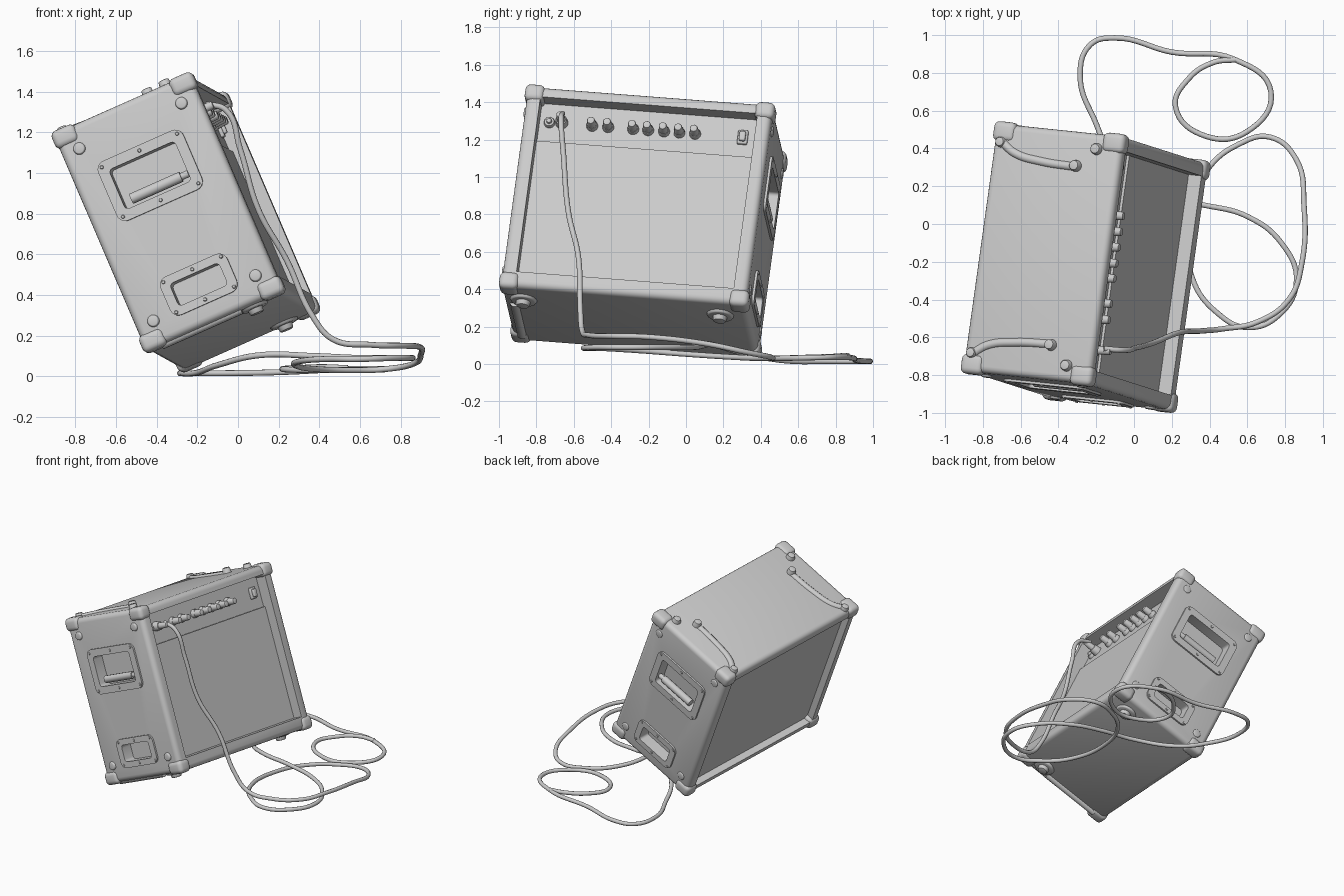
import bpy, bmesh, math
from mathutils import Matrix, Vector

if "Cube" in bpy.data.objects:
    bpy.data.objects.remove(bpy.data.objects["Cube"])

# Tilted cabinet frame: local x = out of the front panel, y = width, z = height
V = Vector((0.137, 0.986, -0.076)).normalized()
W = Vector((-0.391, 0.136, 0.913))
W = (W - V * W.dot(V)).normalized()
U = V.cross(W)
C = Vector((-0.256, -0.228, 0.757))
M = Matrix.Translation(C) @ Matrix((U, V, W)).transposed().to_4x4()
HU, HV, HW = 0.370, 0.664, 0.587


def finish(name, bm):
    mesh = bpy.data.meshes.new(name)
    bmesh.ops.recalc_face_normals(bm, faces=bm.faces)
    bm.to_mesh(mesh)
    bm.free()
    ob = bpy.data.objects.new(name, mesh)
    bpy.context.collection.objects.link(ob)
    ob.matrix_world = M
    return ob


def activate(ob):
    bpy.ops.object.select_all(action='DESELECT')
    ob.select_set(True)
    bpy.context.view_layer.objects.active = ob


def smooth(ob, angle=35):
    activate(ob)
    bpy.ops.object.shade_smooth_by_angle(angle=math.radians(angle))
    return ob


def box(name, pos, size, bevel=0.0, seg=3, along=None):
    """Box with all edges rounded, or only the edges parallel to axis `along`."""
    bm = bmesh.new()
    bmesh.ops.create_cube(bm, size=1)
    for v in bm.verts:
        v.co = Vector(a * b for a, b in zip(v.co, size)) + Vector(pos)
    if bevel:
        edges = [e for e in bm.edges if along is None
                 or abs((e.verts[0].co - e.verts[1].co).normalized()[along]) > 0.9]
        bmesh.ops.bevel(bm, geom=edges, offset=bevel, segments=seg, profile=0.5, affect='EDGES')
    return smooth(finish(name, bm))


def peg(name, pos, direction, length, r1, r2, bevel=0.006, sides=20):
    """Round peg standing on pos and pointing along direction."""
    bm = bmesh.new()
    bmesh.ops.create_cone(bm, cap_ends=True, segments=sides, radius1=r1, radius2=r2, depth=length)
    bmesh.ops.translate(bm, verts=bm.verts, vec=(0, 0, length / 2))
    if bevel:
        top = [e for e in bm.edges if all(v.co.z > length * 0.9 for v in e.verts)]
        bmesh.ops.bevel(bm, geom=top, offset=bevel, segments=2, profile=0.5, affect='EDGES')
    rot = Vector((0, 0, 1)).rotation_difference(Vector(direction)).to_matrix().to_4x4()
    bm.transform(Matrix.Translation(pos) @ rot)
    return smooth(finish(name, bm))


def cut(ob, cutters):
    activate(ob)
    for c in cutters:
        m = ob.modifiers.new('cut', 'BOOLEAN')
        m.operation, m.solver, m.object = 'DIFFERENCE', 'EXACT', c
        bpy.ops.object.modifier_apply(modifier=m.name)
    smooth(ob)


def tube(name, pts, radius, local=False):
    cu = bpy.data.curves.new(name, 'CURVE')
    cu.dimensions = '3D'
    cu.bevel_depth, cu.bevel_resolution, cu.resolution_u = radius, 3, 8
    cu.use_fill_caps = True
    sp = cu.splines.new('BEZIER')
    sp.bezier_points.add(len(pts) - 1)
    for bp, p in zip(sp.bezier_points, pts):
        bp.co = p
        bp.handle_left_type = bp.handle_right_type = 'AUTO'
    ob = bpy.data.objects.new(name, cu)
    bpy.context.collection.objects.link(ob)
    if local:
        ob.matrix_world = M
    return ob


# Cabinet shell with front, back and side recesses
cabinet = box('cabinet', (0, 0, 0), (2 * HU, 2 * HV, 2 * HW), 0.035, 4)
front_cut = box('front_cutter', (HU, 0, 0.0125), (0.15, 1.175, 1.025))
panel_cut = box('panel_cutter', (HU, 0, 0.4125), (0.18, 1.175, 0.225))
back_cut = box('back_cutter', (-HU, 0, 0), (0.10, 1.19, 1.05))
cutters = [front_cut, panel_cut, back_cut]
plates = []
SIDES = (('left', -1), ('right', 1))
PLATES = (('handle', -0.006, 0.20, 0.46, 0.32, 0.355, 0.215),
          ('socket', 0.002, -0.392, 0.36, 0.205, 0.265, 0.12))
for side, s in SIDES:
    for kind, u, w, lu, lw, ou, ow in PLATES:
        c = box('pocket_cutter', (u, s * HV, w), (ou, 0.15, ow), 0.02, 3, 1)
        p = box(f'{side}_{kind}_plate', (u, s * HV, w), (lu, 0.026, lw), 0.045, 5, 1)
        cutters.append(c)
        plates.append((p, c))
        # Plate rivets
        for a in (-1, 0, 1):
            for b in (-1, 1):
                peg(f'{side}_{kind}_rivet',
                    (u + a * (lu + ou) / 4, s * (HV + 0.01), w + b * (lw + ow) / 4),
                    (0, s, 0), 0.008, 0.011, 0.007, 0, 10)
    # Carrying grip inside the upper pocket
    tube(f'{side}_grip', [(-0.14, s * 0.645, 0.135), (0.13, s * 0.645, 0.135)], 0.027, True)
    peg(f'{side}_grip_hinge', (0.12, s * 0.645, 0.135), (1, 0, 0), 0.05, 0.018, 0.018)
cut(cabinet, cutters)
for p, c in plates:
    cut(p, [c])
for c in cutters:
    bpy.data.objects.remove(c)

# Corner protectors with screws on the side and top faces
for a in (-1, 1):
    for side, s in SIDES:
        for b in (-1, 1):
            box('corner_protector', (a * (HU - 0.052), s * (HV - 0.041), b * (HW - 0.037)),
                (0.128, 0.106, 0.094), 0.03, 4)
            peg('corner_side_screw', (a * 0.276, s * (HV - 0.005), b * 0.465),
                (0, s, 0), 0.018 if s < 0 else 0.012, 0.032, 0.026, 0.004)
            if a > 0 and b > 0:
                peg('corner_top_screw', (0.23, s * 0.58, HW - 0.005), (0, 0, 1), 0.035, 0.032, 0.026)

# Moulded straps on the top, ending in round studs
for side, s in SIDES:
    z = HW - 0.008
    tube(f'top_{side}_strap', [(-0.325, s * 0.57, z), (-0.24, s * 0.515, z),
                               (-0.08, s * 0.485, z), (0.12, s * 0.475, z)], 0.024, True)
    peg(f'top_{side}_rear_stud', (-0.325, s * 0.565, z), (0, 0, 1), 0.033, 0.03, 0.024)
    peg(f'top_{side}_front_stud', (0.125, s * 0.48, z), (0, 0, 1), 0.046, 0.032, 0.026)
# Straight strap under the left edge, and the front feet
tube('bottom_strap', [(-0.29, -0.61, -HW + 0.006), (0.14, -0.61, -HW + 0.006)], 0.026, True)
for side, v in (('left', -0.555), ('right', 0.51)):
    peg(f'{side}_foot_flange', (0.20, v, -HW + 0.004), (0, 0, -1), 0.018, 0.075, 0.066)
    peg(f'{side}_foot', (0.20, v, -HW), (0, 0, -1), 0.04, 0.042, 0.034)

# Controls: jack, knobs, switch
PZ, PU = 0.415, HU - 0.092
peg('input_jack', (PU, -0.533, PZ), (1, 0, 0), 0.025, 0.03, 0.027)
peg('jack_hole_rim', (PU, -0.533, PZ), (1, 0, 0), 0.04, 0.016, 0.014)
for v in (-0.302, -0.215, -0.08, 0.001, 0.087, 0.17, 0.255):
    peg('knob_collar', (PU, v, PZ), (1, 0, 0), 0.03, 0.031, 0.028)
    peg('knob', (PU, v, PZ), (1, 0, 0), 0.086, 0.027, 0.021, 0.007)
box('power_switch_frame', (PU + 0.005, 0.513, PZ), (0.03, 0.055, 0.08), 0.008)
box('power_switch', (PU + 0.02, 0.513, PZ), (0.035, 0.034, 0.055), 0.008)

# Plug and cable, lying in loops on the ground
peg('plug_collar', (PU, -0.467, PZ + 0.005), (1, 0, 0), 0.05, 0.034, 0.03)
peg('plug', (PU, -0.467, PZ + 0.005), (1, 0, 0), 0.12, 0.026, 0.019)
tube('cable', [
    (-0.16, -0.66, 1.34), (-0.06, -0.668, 1.31), (0.01, -0.655, 1.12), (0.10, -0.63, 0.82),
    (0.24, -0.575, 0.57), (0.37, -0.565, 0.29), (0.47, -0.555, 0.18), (0.65, -0.52, 0.155),
    (0.82, -0.40, 0.15), (0.89, -0.20, 0.145), (0.90, 0.10, 0.11), (0.86, 0.34, 0.06),
    (0.72, 0.46, 0.035), (0.55, 0.42, 0.03), (0.39, 0.29, 0.035), (0.29, 0.05, 0.05),
    (0.31, -0.29, 0.075), (0.44, -0.47, 0.085), (0.60, -0.548, 0.085), (0.77, -0.48, 0.09),
    (0.86, -0.30, 0.09), (0.78, -0.10, 0.09), (0.60, 0.04, 0.09), (0.37, 0.10, 0.10),
    (0.12, 0.14, 0.105), (-0.10, 0.32, 0.055), (-0.20, 0.53, 0.018), (-0.285, 0.78, 0.015),
    (-0.23, 0.95, 0.015), (-0.10, 0.985, 0.015), (0.20, 0.91, 0.02), (0.53, 0.872, 0.035),
    (0.725, 0.70, 0.035), (0.60, 0.49, 0.03), (0.38, 0.465, 0.03), (0.22, 0.62, 0.035),
    (0.29, 0.77, 0.04), (0.42, 0.855, 0.045), (0.54, 0.87, 0.04)], 0.0145)
